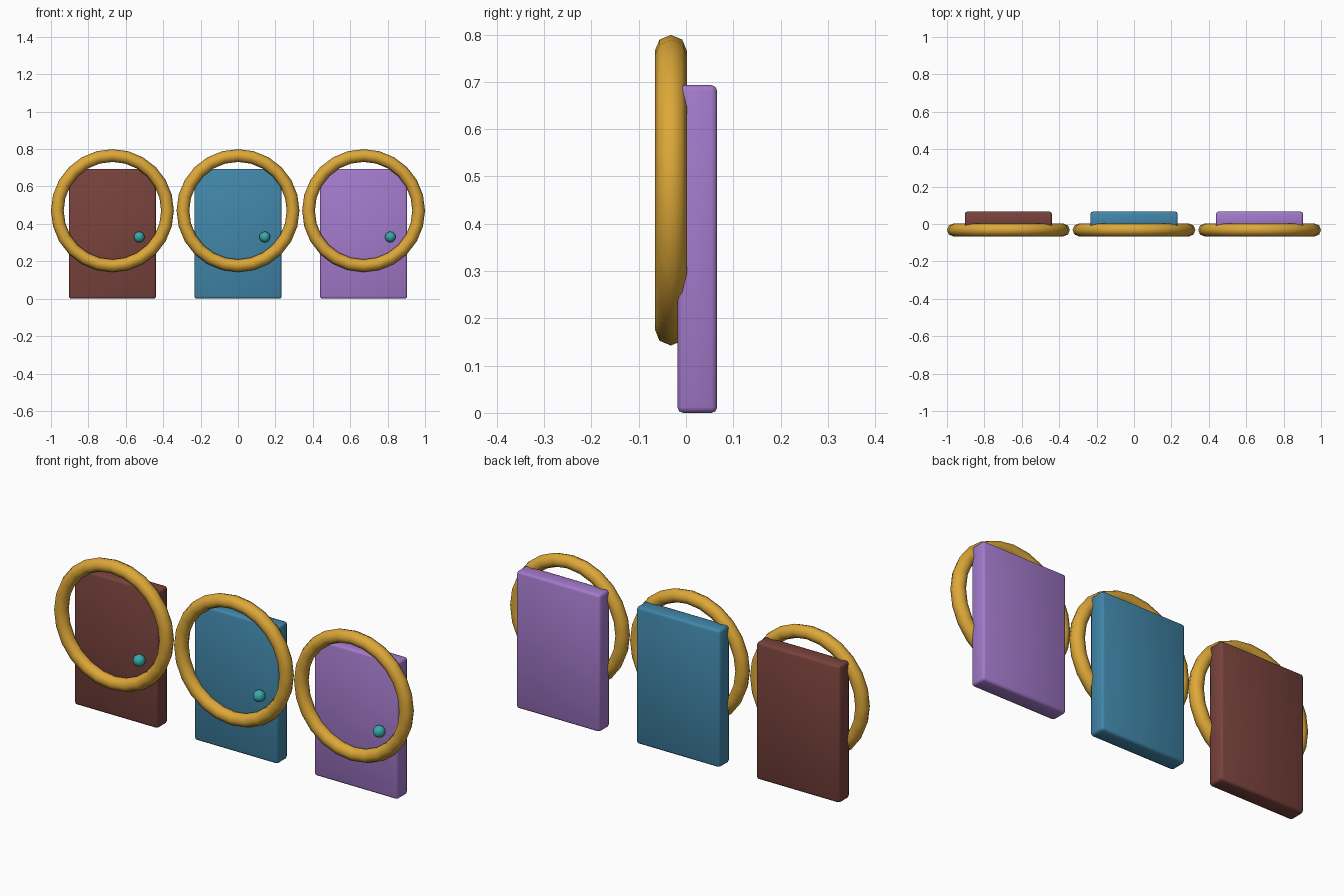
import bpy
from math import radians

cube = bpy.data.objects.get("Cube")
if cube:
    bpy.data.objects.remove(cube, do_unlink=True)


def make_material(name, rgb):
    mat = bpy.data.materials.new(name)
    mat.use_nodes = True
    color = (*rgb, 1.0)
    mat.diffuse_color = color
    mat.node_tree.nodes["Principled BSDF"].inputs["Base Color"].default_value = color
    return mat


def finish(name, mat, angle):
    """Name, colour and shade the newly added object."""
    obj = bpy.context.object
    obj.name = obj.data.name = name
    obj.data.materials.append(mat)
    bpy.ops.object.shade_smooth_by_angle(angle=radians(angle))
    return obj


gold = make_material("gold", (0.72, 0.39, 0.04))
teal = make_material("teal", (0.04, 0.40, 0.40))
panel_colors = {
    "brown": (0.19, 0.055, 0.046),
    "blue": (0.053, 0.24, 0.40),
    "purple": (0.37, 0.195, 0.60),
}

SPACING = 0.6715
PANEL_SIZE = (0.466, 0.084, 0.693)

for i, (color, rgb) in enumerate(panel_colors.items()):
    x = (i - 1) * SPACING

    # Upright slab with softened edges
    bpy.ops.mesh.primitive_cube_add(size=1, location=(x, 0.024, PANEL_SIZE[2] / 2))
    slab = bpy.context.object
    slab.scale = PANEL_SIZE
    bpy.ops.object.transform_apply(location=False, rotation=False, scale=True)
    bevel = slab.modifiers.new("soft_edges", 'BEVEL')
    bevel.width = 0.012
    bevel.segments = 2
    bpy.ops.object.modifier_apply(modifier=bevel.name)
    finish(color + "_panel", make_material(color, rgb), 50)

    # Ring standing against the front of the slab
    bpy.ops.mesh.primitive_torus_add(
        location=(x, -0.032, 0.471), rotation=(radians(90), 0, 0),
        major_segments=24, minor_segments=8,
        major_radius=0.2945, minor_radius=0.034)
    finish(color + "_panel_ring", gold, 60)

    # Round knob
    bpy.ops.mesh.primitive_uv_sphere_add(
        segments=16, ring_count=8, radius=0.029,
        location=(x + 0.143, -0.035, 0.33))
    finish(color + "_panel_knob", teal, 60)
